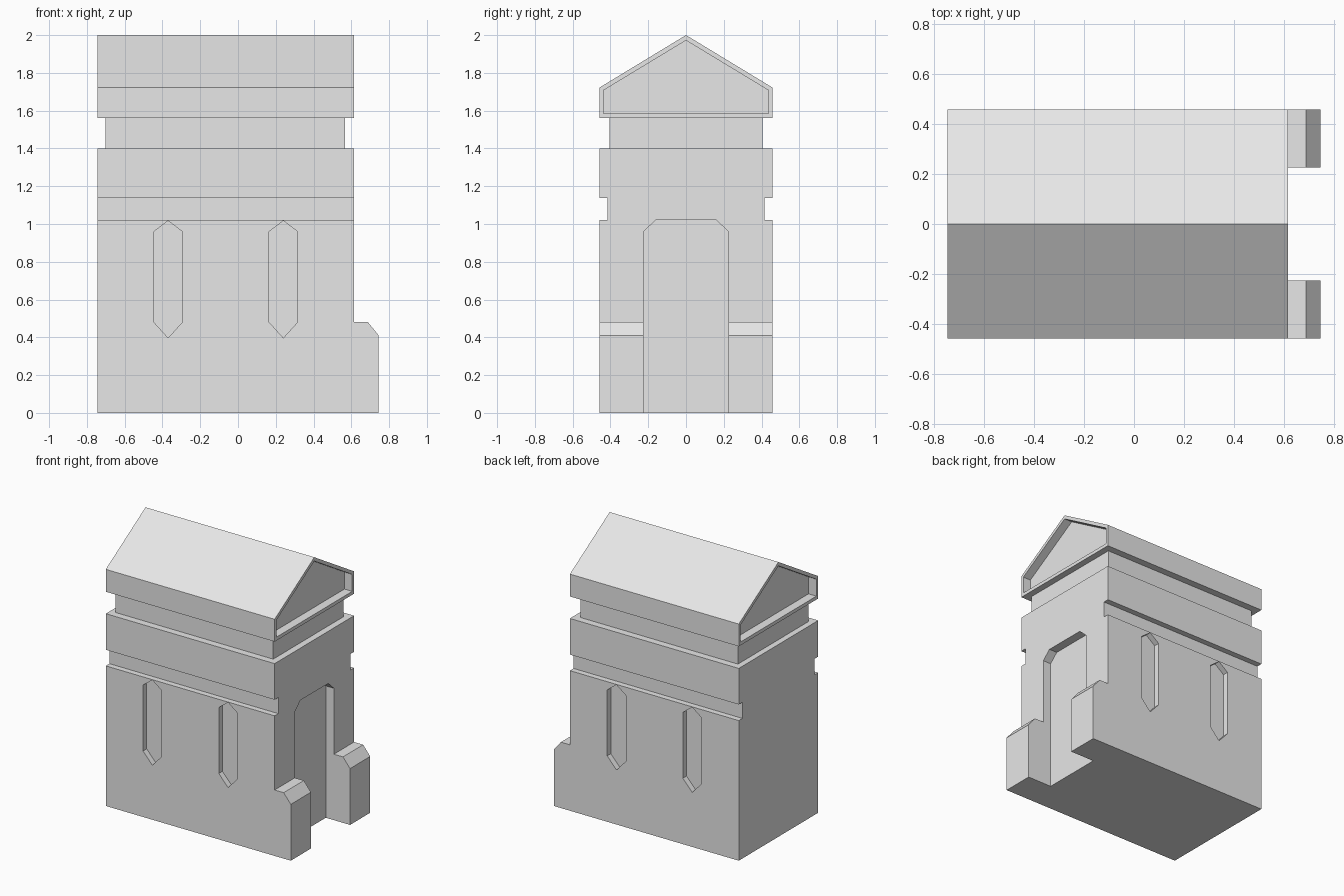
import bpy
import bmesh

if "Cube" in bpy.data.objects:
    bpy.data.objects.remove(bpy.data.objects["Cube"], do_unlink=True)

stone = bpy.data.materials.new("light grey stone")
stone.use_nodes = True
GREY = (0.8, 0.8, 0.8, 1)
stone.diffuse_color = GREY
stone.node_tree.nodes["Principled BSDF"].inputs["Base Color"].default_value = GREY

BACK_X, WALL_X, FOOT_X = -0.745, 0.615, 0.745   # wall ends and buttress toe
MID_X = (BACK_X + WALL_X) / 2
HALF_Y = 0.457
GROOVE = 0.042


def prism(name, profile, axis, lo, hi):
    """Extrude a flat profile along x (profile is y, z) or y (profile is x, z)."""
    bm = bmesh.new()
    place = (lambda a, z: (lo, a, z)) if axis == "x" else (lambda a, z: (a, lo, z))
    face = bm.faces.new([bm.verts.new(place(a, z)) for a, z in profile])
    out = bmesh.ops.extrude_face_region(bm, geom=[face])
    moved = [v for v in out["geom"] if isinstance(v, bmesh.types.BMVert)]
    shift = (hi - lo, 0, 0) if axis == "x" else (0, hi - lo, 0)
    bmesh.ops.translate(bm, verts=moved, vec=shift)
    bmesh.ops.recalc_face_normals(bm, faces=bm.faces)
    mesh = bpy.data.meshes.new(name)
    bm.to_mesh(mesh)
    bm.free()
    mesh.materials.append(stone)
    obj = bpy.data.objects.new(name, mesh)
    bpy.context.collection.objects.link(obj)
    return obj


def rect(a0, a1, z0, z1):
    return [(a0, z0), (a1, z0), (a1, z1), (a0, z1)]


def carve(target, cutters):
    """Subtract every cutter, bake the result and drop the cutters."""
    for cutter in cutters:
        cutter.hide_render = True
        mod = target.modifiers.new("cut", "BOOLEAN")
        mod.operation = "DIFFERENCE"
        mod.solver = "EXACT"
        mod.object = cutter
    graph = bpy.context.evaluated_depsgraph_get()
    graph.update()
    baked = bpy.data.meshes.new_from_object(target.evaluated_get(graph))
    target.modifiers.clear()
    target.data = baked
    for cutter in cutters:
        bpy.data.objects.remove(cutter, do_unlink=True)


# Tower walls with the two low buttresses at the door end
walls = prism("tower_walls", [
    (BACK_X, 0), (FOOT_X, 0), (FOOT_X, 0.41), (0.688, 0.48),
    (WALL_X, 0.48), (WALL_X, 1.4), (BACK_X, 1.4)], "y", -HALF_Y, HALF_Y)

# Doorway recess, which also parts the buttresses
cutters = [prism("door_cutter", [
    (-0.225, -0.1), (0.225, -0.1), (0.225, 0.96), (0.16, 1.02),
    (-0.16, 1.02), (-0.225, 0.96)], "x", 0.55, 1)]

for side in (-1, 1):
    inner, outer = side * (HALF_Y - GROOVE), side * (HALF_Y + 0.1)
    # Groove along each long wall
    cutters.append(prism("groove_cutter", rect(inner, outer, 1.02, 1.137), "x", -1, 1))
    # Pointed blind windows
    for x in (MID_X - 0.305, MID_X + 0.305):
        cutters.append(prism("window_cutter", [
            (x, 0.397), (x + 0.075, 0.48), (x + 0.075, 0.96),
            (x, 1.017), (x - 0.075, 0.96), (x - 0.075, 0.48)], "y", inner, outer))
carve(walls, cutters)

# Narrow neck under the roof
prism("roof_neck", rect(-0.405, 0.405, 1.4, 1.56), "x", BACK_X + 0.043, WALL_X - 0.048)


def gable(half, base, eave, ridge):
    return [(-half, base), (half, base), (half, eave), (0, ridge), (-half, eave)]


# Gabled roof with a recessed panel at each end
roof = prism("gabled_roof", gable(HALF_Y, 1.56, 1.723, 2.0), "x", BACK_X, WALL_X)
panel = gable(0.436, 1.585, 1.708, 1.972)
carve(roof, [prism("gable_cutter", panel, "x", WALL_X - 0.063, 1),
             prism("gable_cutter", panel, "x", -1, BACK_X + 0.063)])
